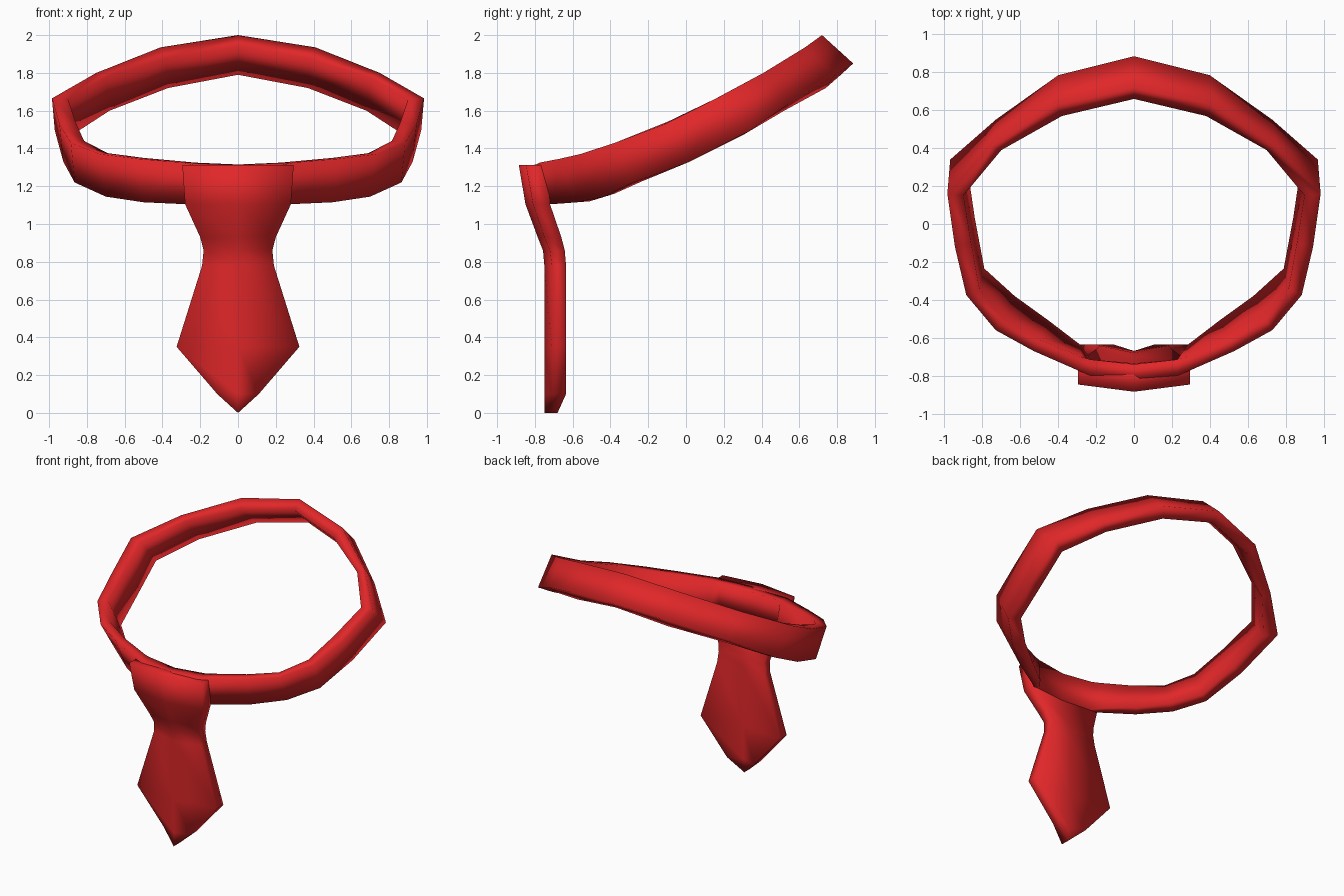
import bpy, bmesh, math

if "Cube" in bpy.data.objects:
    bpy.data.objects.remove(bpy.data.objects["Cube"])

red = bpy.data.materials.new("scarf red")
red.use_nodes = True
colour = (0.75, 0.02, 0.022, 1)
red.diffuse_color = colour
red.node_tree.nodes["Principled BSDF"].inputs["Base Color"].default_value = colour


def loft(name, sections, closed):
    """Skin a list of equal-length closed cross-sections."""
    bm = bmesh.new()
    rows = [[bm.verts.new(p) for p in s] for s in sections]
    n = len(rows[0])
    for i in range(len(rows) if closed else len(rows) - 1):
        a, b = rows[i], rows[(i + 1) % len(rows)]
        for j in range(n):
            k = (j + 1) % n
            bm.faces.new((a[j], a[k], b[k], b[j]))
    if not closed:
        bm.faces.new(rows[0])
        bm.faces.new(rows[-1])
    bmesh.ops.remove_doubles(bm, verts=bm.verts, dist=0.0005)
    bmesh.ops.recalc_face_normals(bm, faces=bm.faces)
    me = bpy.data.meshes.new(name)
    bm.to_mesh(me)
    bm.free()
    me.materials.append(red)
    me.shade_smooth()
    ob = bpy.data.objects.new(name, me)
    bpy.context.collection.objects.link(ob)
    return ob


# Neck band: half of the loop from back to front,
# each section is outer top, outer bottom, inner bottom, inner top
half = [
    [(0, .72, 2.0), (0, .885, 1.85), (0, .82, 1.79), (0, .66, 1.94)],
    [(.41, .63, 1.935), (.40, .785, 1.785), (.37, .74, 1.72), (.38, .57, 1.875)],
    [(.75, .41, 1.80), (.73, .55, 1.64), (.68, .52, 1.60), (.70, .39, 1.775)],
    [(.985, .16, 1.665), (.97, .34, 1.495), (.88, .30, 1.47), (.90, .15, 1.66)],
    [(.945, -.12, 1.525), (.925, .02, 1.33), (.84, .03, 1.335), (.86, -.10, 1.54)],
    [(.885, -.375, 1.43), (.865, -.28, 1.22), (.79, -.235, 1.225), (.815, -.345, 1.44)],
    [(.73, -.56, 1.37), (.70, -.43, 1.145), (.63, -.38, 1.16), (.69, -.505, 1.375)],
    [(.53, -.67, 1.345), (.50, -.58, 1.115), (.45, -.51, 1.12), (.50, -.61, 1.35)],
    [(.29, -.775, 1.325), (.28, -.71, 1.105), (.28, -.64, 1.11), (.28, -.70, 1.33)],
    [(.23, -.80, 1.312), (.23, -.78, 1.11), (.23, -.715, 1.11), (.23, -.715, 1.325)],
    [(0, -.83, 1.31), (0, -.80, 1.11), (0, -.735, 1.11), (0, -.74, 1.315)],
]
other = [[(-x, y, z) for x, y, z in s] for s in reversed(half[1:-1])]
loft("neck_band", half + other, True)

# Hanging tie: height, half width, front y at centre and side, back y at centre and side
profile = [(1.312, .295, -.885, -.847, -.745, -.73),
           (1.105, .28, -.85, -.81, -.745, -.72),
           (.93, .20, -.785, -.75, -.70, -.66),
           (.86, .182, -.757, -.72, -.68, -.642),
           (.78, .19, -.75, -.71, -.67, -.635),
           (.35, .325, -.75, -.71, -.67, -.635),
           (.10, .11, -.75, -.71, -.67, -.635),
           (.0, .0, -.75, -.75, -.68, -.68)]
loft("hanging_tie",
     [[(-w, fs, z), (0, fc, z), (w, fs, z), (w, bs, z), (0, bc, z), (-w, bs, z)]
      for z, w, fc, fs, bc, bs in profile], False)
